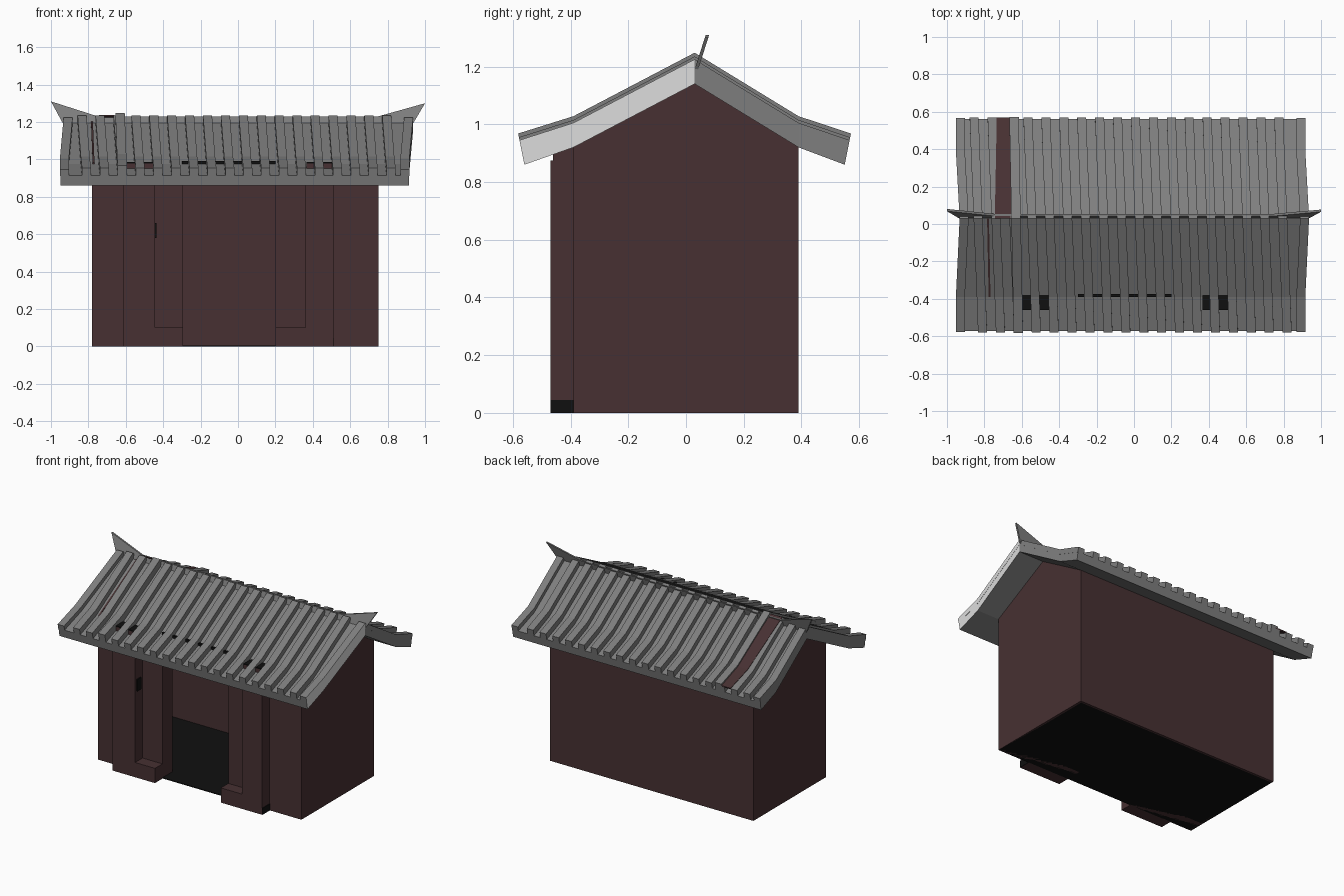
import bpy, bmesh

if "Cube" in bpy.data.objects:
    bpy.data.objects.remove(bpy.data.objects["Cube"])


def material(name, r, g, b):
    m = bpy.data.materials.new(name)
    m.diffuse_color = (r, g, b, 1)
    m.use_nodes = True
    m.node_tree.nodes["Principled BSDF"].inputs["Base Color"].default_value = m.diffuse_color
    return m


BROWN = material("dark_brown_wood", 0.063, 0.030, 0.032)
GREY = material("grey_tile", 0.21, 0.21, 0.21)
LIGHT = material("pale_grey_board", 0.72, 0.72, 0.72)
BLACK = material("black", 0.005, 0.005, 0.005)


def finish(name, bm, *mats):
    bmesh.ops.recalc_face_normals(bm, faces=bm.faces[:])
    me = bpy.data.meshes.new(name)
    bm.to_mesh(me)
    bm.free()
    for m in mats:
        me.materials.append(m)
    ob = bpy.data.objects.new(name, me)
    bpy.context.collection.objects.link(ob)
    return ob


def box(name, x0, x1, y0, y1, z0, z1, mat):
    bm = bmesh.new()
    bmesh.ops.create_cube(bm, size=1)
    for v in bm.verts:
        v.co = (x0 if v.co.x < 0 else x1,
                y0 if v.co.y < 0 else y1,
                z0 if v.co.z < 0 else z1)
    return finish(name, bm, mat)


def prism(name, pts, offset, mat):
    """Extrude a closed outline of 3D points by an offset vector."""
    bm = bmesh.new()
    f = bm.faces.new([bm.verts.new(p) for p in pts])
    ext = bmesh.ops.extrude_face_region(bm, geom=[f])
    bmesh.ops.translate(bm, vec=offset,
                        verts=[g for g in ext["geom"] if isinstance(g, bmesh.types.BMVert)])
    return finish(name, bm, mat)


# Underside of the roof, front eave to back eave (y, z)
UNDER = [(-0.56, 0.86), (-0.39, 0.92), (0.03, 1.14), (0.39, 0.92), (0.55, 0.86)]


def roof_band(bm, x0, x1, t0, t1, shear=0.0, peak=0.0, pale_end=False, segs=range(4)):
    """Band following the roof line between heights t0 and t1 above the underside."""
    rows = []
    for i, (y, z) in enumerate(UNDER):
        row = []
        for x, t in ((x0, t0), (x1, t0), (x1, t1), (x0, t1)):
            yy = y + {0: -0.2, 4: 0.2}.get(i, 0) * t
            row.append(bm.verts.new((x - shear * y + (peak if i == 2 else 0), yy, z + t)))
        rows.append(row)
    for i in segs:
        a, b = rows[i], rows[i + 1]
        for k in range(4):
            n = (k + 1) % 4
            f = bm.faces.new((a[k], a[n], b[n], b[k]))
            if pale_end and k == 1 and i < 2:
                f.material_index = 1
    bm.faces.new(rows[segs[0]])
    bm.faces.new(rows[segs[-1] + 1])
    bmesh.ops.delete(bm, geom=[v for v in bm.verts if not v.link_faces], context='VERTS')


# Walls: hollow shell with an open doorway
X0, X1 = -0.78, 0.75
gable = [(-0.39, 0), (0.39, 0), (0.39, 0.93), (0.03, 1.15), (-0.39, 0.93)]
for name, x, d in (("left_gable_wall", X0, 0.015), ("right_gable_wall", X1, -0.015)):
    prism(name, [(x, y, z) for y, z in gable], (d, 0, 0), BROWN)
box("back_wall", X0, X1, 0.375, 0.39, 0, 0.93, BROWN)
box("front_wall_left", X0, -0.295, -0.39, -0.28, 0, 0.94, BROWN)
box("front_wall_right", 0.2, X1, -0.39, -0.28, 0, 0.94, BROWN)
box("floor", X0 + 0.002, X1 - 0.002, -0.388, 0.388, 0, 0.006, BLACK)

# Front pillars with low feet beside the doorway
for side, x0, x1, f0, f1 in (("left", -0.615, -0.445, -0.445, -0.295),
                             ("right", 0.36, 0.51, 0.2, 0.36)):
    box(side + "_pillar", x0, x1, -0.47, -0.385, 0, 0.875, BROWN)
    box(side + "_pillar_top", x0 + 0.005, x1, -0.46, -0.385, 0.875, 0.978, BROWN)
    box(side + "_pillar_cap", x0 + 0.005, x1, -0.46, -0.38, 0.978, 0.985, BLACK)
    box(side + "_foot", f0, f1, -0.47, -0.385, 0, 0.1, BROWN)
box("lintel_edge", -0.3, 0.2, -0.39, -0.375, 0.95, 0.992, BLACK)
box("pillar_notch", 0.509, 0.513, -0.469, -0.39, 0, 0.045, BLACK)
box("latch", -0.446, -0.436, -0.455, -0.415, 0.58, 0.66, BLACK)

# Roof slab with the pale board on the front half of the right end
bm = bmesh.new()
roof_band(bm, -0.95, 0.915, 0, 0.055, peak=0.02, pale_end=True)
finish("roof_slab", bm, GREY, LIGHT)

# Rows of tile ribs
bm = bmesh.new()
for k in range(20):
    x = 0.892 - k * 0.0958
    if k in (0, 19):
        roof_band(bm, x - 0.024, x + 0.024, 0.05, 0.085, peak=0.02, pale_end=(k == 0))
    else:
        roof_band(bm, x - 0.024, x + 0.024, 0.05, 0.095, shear=0.04)
# taller irregular rib near the left end
roof_band(bm, -0.655, -0.605, 0.05, 0.108, shear=0.02)
finish("tile_ribs", bm, GREY, LIGHT)

# Bare timber strips showing between the tiles
bm = bmesh.new()
roof_band(bm, -0.745, -0.66, 0.09, 0.098, shear=-0.02, segs=range(2, 4))
roof_band(bm, -0.785, -0.775, 0.05, 0.062, shear=0.02, segs=range(1, 2))
finish("bare_roof_strips", bm, BROWN)

# Leaning ridge plate with upturned horns
outline = [(-0.75, 1.23), (-1.0, 1.31), (-0.935, 1.19), (0.935, 1.19), (1.0, 1.30), (0.75, 1.23)]
prism("ridge_plate", [(x, 0.03 + (z - 1.19) * 0.32, z) for x, z in outline], (0, 0.012, 0), GREY)
